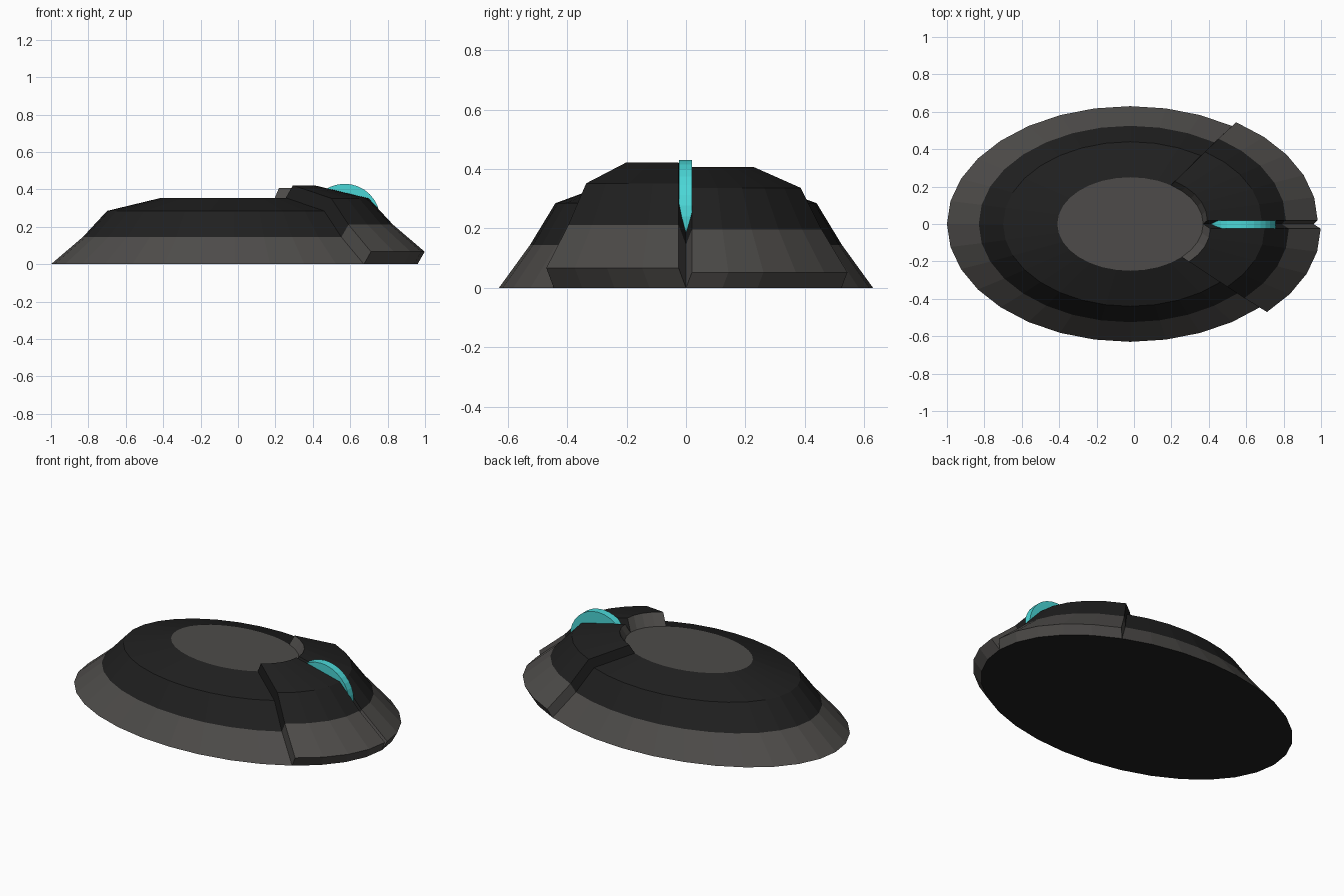
import bpy, bmesh, math
from mathutils import Vector, Matrix

if "Cube" in bpy.data.objects:
    bpy.data.objects.remove(bpy.data.objects["Cube"])

def material(name, color):
    m = bpy.data.materials.new(name)
    m.diffuse_color = (*color, 1)
    m.use_nodes = True
    m.node_tree.nodes["Principled BSDF"].inputs["Base Color"].default_value = m.diffuse_color
    return m

grey = material("dark_grey", (0.075, 0.071, 0.067))
black = material("black", (0.014, 0.014, 0.014))
cyan = material("cyan", (0.07, 0.68, 0.68))
GREY, BLACK = 0, 1

def finish(bm, name, mats):
    bmesh.ops.recalc_face_normals(bm, faces=bm.faces)
    mesh = bpy.data.meshes.new(name)
    bm.to_mesh(mesh)
    bm.free()
    for m in mats:
        mesh.materials.append(m)
    ob = bpy.data.objects.new(name, mesh)
    bpy.context.collection.objects.link(ob)
    return ob

# Mouse shell: stacked elliptical rings (x radius, y radius, height)
SEG, CX = 32, -0.02
profile = [(0.98, 0.63, 0), (0.81, 0.525, 0.145), (0.68, 0.44, 0.285), (0.39, 0.25, 0.355)]
bm = bmesh.new()
rings = []
for rx, ry, z in profile:
    angles = [2 * math.pi * k / SEG for k in range(SEG)]
    rings.append([bm.verts.new((CX + rx * math.cos(a), ry * math.sin(a), z)) for a in angles])
bands = []
for b in range(3):
    lo, hi = rings[b], rings[b + 1]
    row = []
    for k in range(SEG):
        n = (k + 1) % SEG
        f = bm.faces.new((lo[k], lo[n], hi[n], hi[k]))
        f.material_index = GREY if b == 0 else BLACK
        row.append(f)
    bands.append(row)
bm.faces.new(rings[3]).material_index = GREY
bm.faces.new(rings[0][::-1]).material_index = BLACK
top_ring = set(rings[3])

# Two raised buttons: sectors of the shell extruded outwards
def raise_button(first, last, offset):
    faces = [row[k % SEG] for row in bands for k in range(first, last)]
    before = set(bm.faces)
    out = bmesh.ops.extrude_face_region(bm, geom=faces)["geom"]
    moved = [v for v in out if isinstance(v, bmesh.types.BMVert)]
    lifted = {f for f in out if isinstance(f, bmesh.types.BMFace)}
    bmesh.ops.translate(bm, verts=moved, vec=Vector(offset))
    old = [f for f in faces if f.is_valid]
    if old:
        bmesh.ops.delete(bm, geom=old, context='FACES_ONLY')
    for f in bm.faces:
        if f in before or f in lifted:
            continue
        low = min(v.co.z for v in f.verts)
        inner = sum(v in top_ring for v in f.verts) == 2
        f.material_index = GREY if low < 0.1 or inner else BLACK

raise_button(0, 5, (0.022, 0.02, 0.052))
raise_button(-4, 0, (0.038, -0.025, 0.067))
finish(bm, "mouse_shell", [grey, black])

# Scroll wheel in the gap between the buttons
bm = bmesh.new()
bmesh.ops.create_cone(bm, cap_ends=True, segments=32, radius1=0.19, radius2=0.19, depth=0.044,
                      matrix=Matrix.Translation((0.57, -0.002, 0.24)) @ Matrix.Rotation(math.pi / 2, 4, 'X'))
finish(bm, "scroll_wheel", [cyan])
